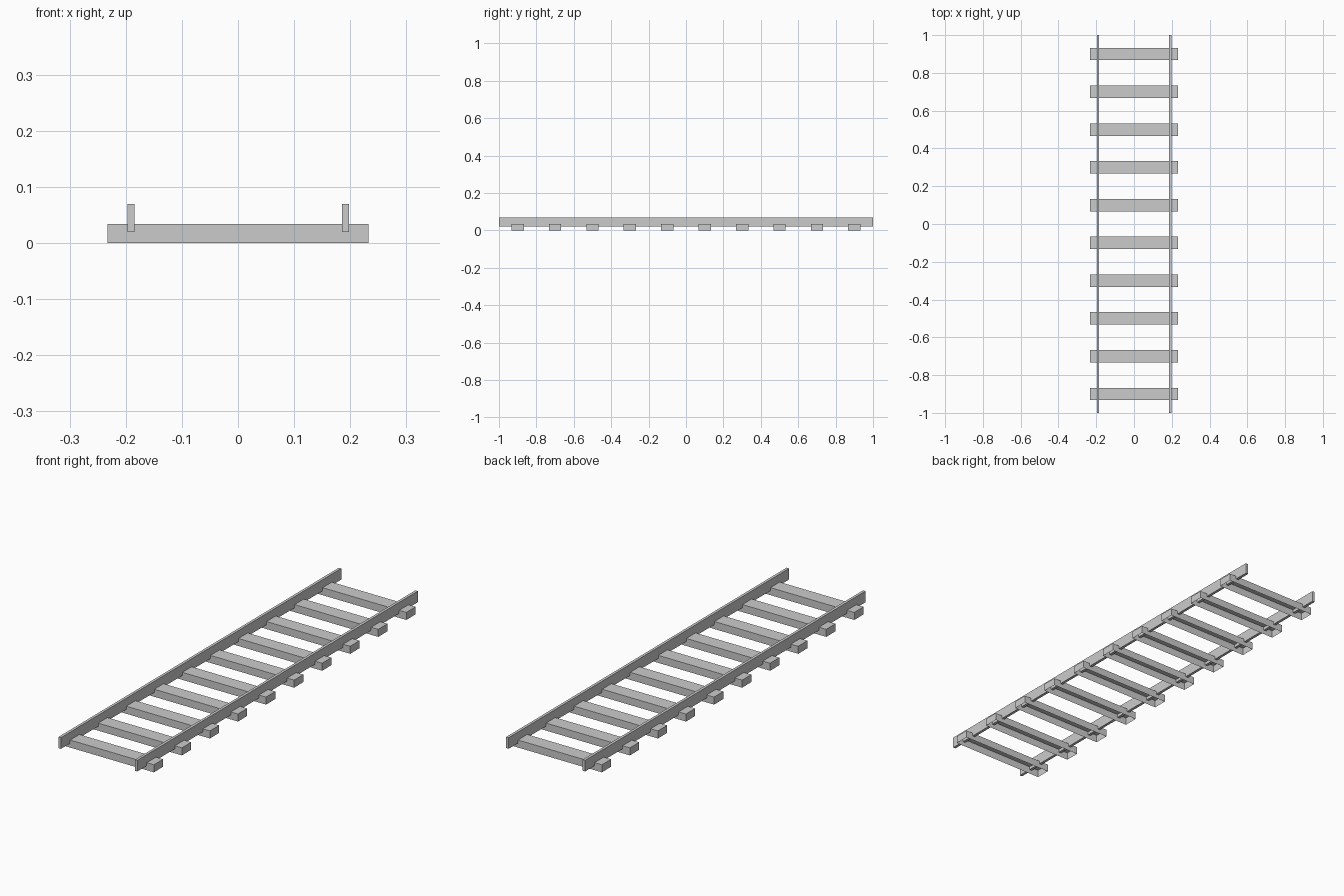
import bpy, bmesh
from mathutils import Matrix, Vector

if "Cube" in bpy.data.objects:
    bpy.data.objects.remove(bpy.data.objects["Cube"])


def box(name, size, centre, open_bottom=False):
    bm = bmesh.new()
    bmesh.ops.create_cube(bm, size=1.0, matrix=Matrix.Diagonal((*size, 1.0)))
    if open_bottom:
        bm.normal_update()
        under = [f for f in bm.faces if f.normal.z < -0.9]
        bmesh.ops.delete(bm, geom=under, context='FACES')
    mesh = bpy.data.meshes.new(name)
    bm.to_mesh(mesh)
    bm.free()
    obj = bpy.data.objects.new(name, mesh)
    obj.location = Vector(centre)
    bpy.context.collection.objects.link(obj)
    return obj


# Ten evenly spaced sleepers, hollow underneath
for i in range(10):
    box(f"sleeper_{i + 1}", (0.466, 0.066, 0.034), (0, -0.9 + 0.2 * i, 0.017), open_bottom=True)

# Two thin upright rails sunk into the sleepers
for side, x in (("left", -0.1905), ("right", 0.1915)):
    box(f"{side}_rail", (0.0125, 2.0, 0.05), (x, 0, 0.045))
